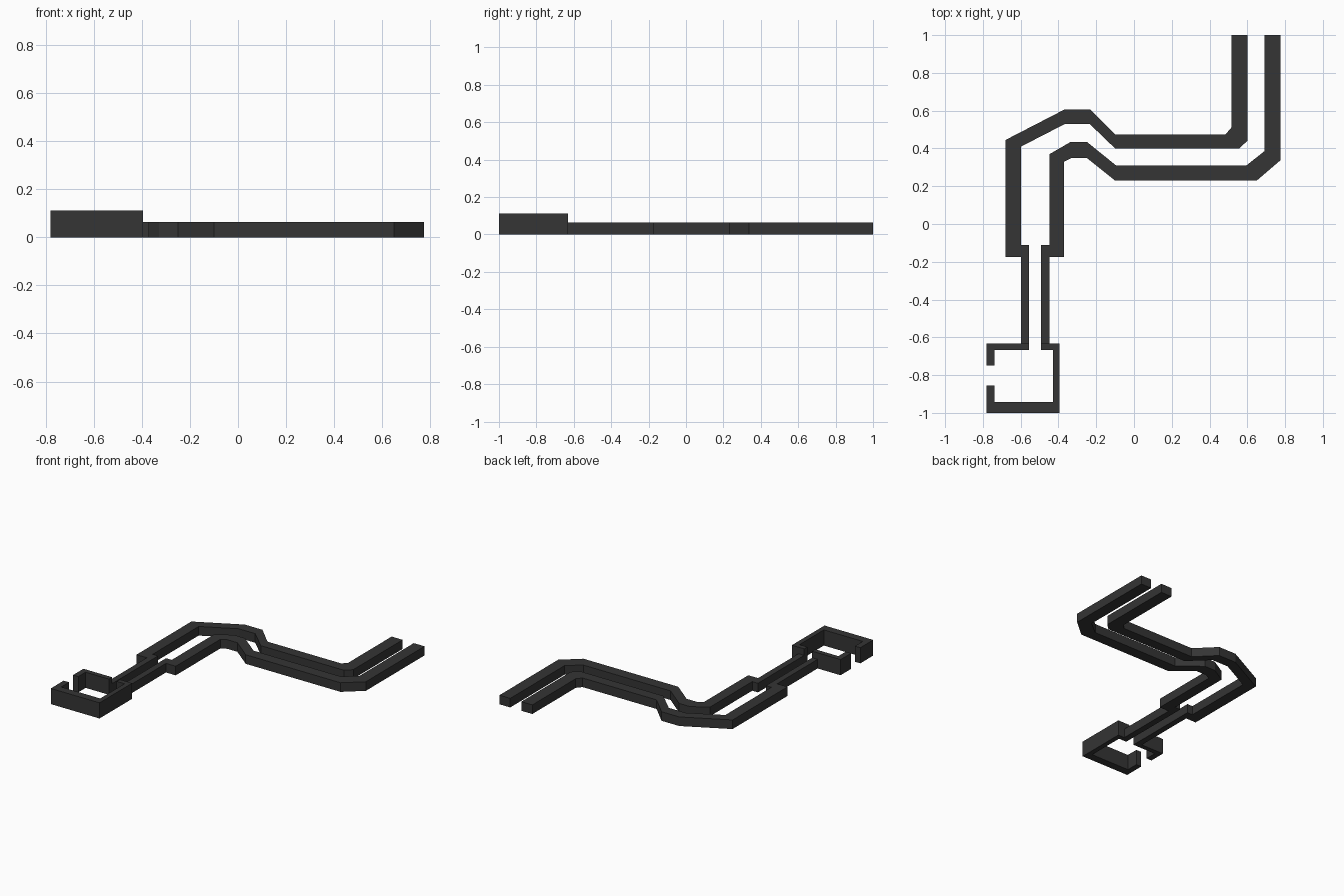
import bpy
import bmesh

cube = bpy.data.objects.get("Cube")
if cube:
    bpy.data.objects.remove(cube, do_unlink=True)

LOW, HIGH = 0.065, 0.112

charcoal = bpy.data.materials.new("charcoal")
charcoal.use_nodes = True
colour = (0.035, 0.035, 0.035, 1)
charcoal.diffuse_color = colour
charcoal.node_tree.nodes["Principled BSDF"].inputs["Base Color"].default_value = colour


def wall(name, outline, height):
    """Extrude a floor-plan outline straight up from the ground."""
    mesh = bpy.data.meshes.new(name)
    bm = bmesh.new()
    base = bm.faces.new([bm.verts.new((x, y, 0)) for x, y in outline])
    top = bmesh.ops.extrude_face_region(bm, geom=[base])["geom"]
    verts = [v for v in top if isinstance(v, bmesh.types.BMVert)]
    bmesh.ops.translate(bm, verts=verts, vec=(0, 0, height))
    bmesh.ops.recalc_face_normals(bm, faces=bm.faces)
    bm.to_mesh(mesh)
    bm.free()
    mesh.materials.append(charcoal)
    obj = bpy.data.objects.new(name, mesh)
    bpy.context.collection.objects.link(obj)
    return obj


def box_plan(x0, x1, y0, y1):
    return [(x0, y0), (x1, y0), (x1, y1), (x0, y1)]


# Winding corridor: one wall on each side
wall("corridor_outer_wall", [
    (-.68, -.175), (-.68, .445), (-.37, .605), (-.23, .605), (-.10, .475),
    (.485, .475), (.515, .51), (.515, 1), (.602, 1), (.602, .442),
    (.557, .40), (-.10, .40), (-.235, .53), (-.365, .53), (-.598, .41),
    (-.598, -.175)], LOW)
wall("corridor_inner_wall", [
    (-.447, -.175), (-.447, .37), (-.335, .435), (-.25, .435), (-.095, .31),
    (.595, .31), (.69, .385), (.69, 1), (.775, 1), (.775, .337),
    (.65, .23), (-.10, .23), (-.25, .35), (-.33, .35), (-.37, .33),
    (-.37, -.175)], LOW)

# Narrow passage between corridor and room
wall("passage_right_wall", box_plan(-.598, -.555, -.632, -.11), LOW)
wall("passage_left_wall", box_plan(-.492, -.447, -.632, -.11), LOW)

# Taller room with a side doorway and an opening onto the passage
wall("room_main_wall", [
    (-.78, -.855), (-.78, -1), (-.395, -1), (-.395, -.632), (-.492, -.632),
    (-.492, -.667), (-.43, -.667), (-.43, -.943), (-.738, -.943),
    (-.738, -.855)], HIGH)
wall("room_corner_wall", [
    (-.78, -.75), (-.738, -.75), (-.738, -.667), (-.555, -.667),
    (-.555, -.632), (-.78, -.632)], HIGH)
